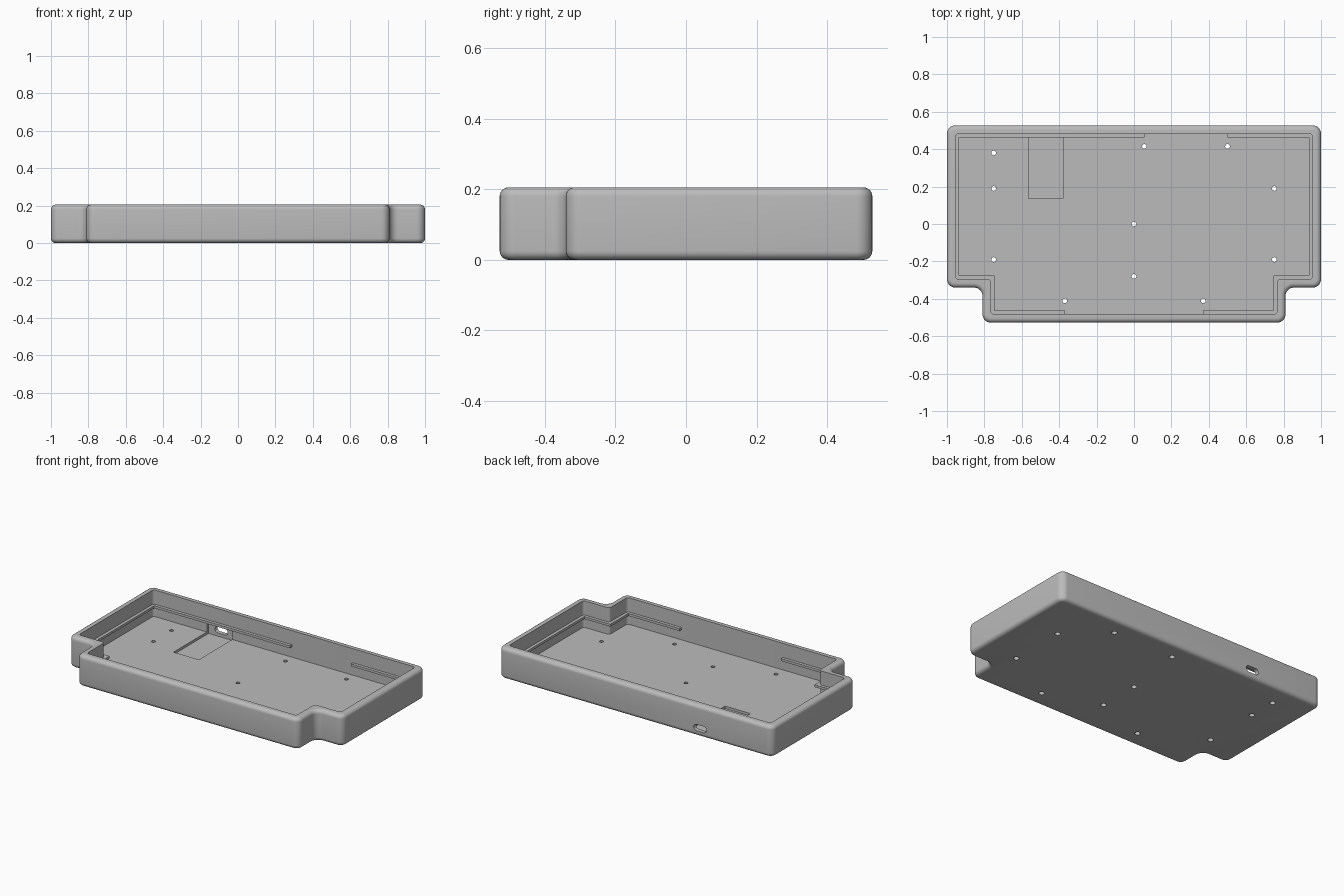
import bpy
import bmesh
import math
from mathutils import Matrix

if "Cube" in bpy.data.objects:
    bpy.data.objects.remove(bpy.data.objects["Cube"], do_unlink=True)

HEIGHT, FLOOR, WALL, LEDGE = 0.205, 0.03, 0.045, 0.065

grey = bpy.data.materials.new("plain grey")
grey.use_nodes = True
grey.diffuse_color = (0.5, 0.5, 0.5, 1)
grey.node_tree.nodes["Principled BSDF"].inputs["Base Color"].default_value = (0.5, 0.5, 0.5, 1)


def finish(bm, name):
    bmesh.ops.recalc_face_normals(bm, faces=bm.faces)
    mesh = bpy.data.meshes.new(name)
    bm.to_mesh(mesh)
    bm.free()
    mesh.materials.append(grey)
    obj = bpy.data.objects.new(name, mesh)
    bpy.context.collection.objects.link(obj)
    return obj


def half_path(d, front_x, back_x):
    """Right half of the stepped outline, moved inward by d."""
    y = 0.5275 - d
    return [(front_x, -y), (0.81 - d, -y), (0.81 - d, d - 0.34),
            (1 - d, d - 0.34), (1 - d, y), (back_x, y)]


def prism(points, z0, z1, corner=0, rim=0):
    """Upright solid with rounded corners and rounded top and bottom rims."""
    bm = bmesh.new()
    base = bm.faces.new([bm.verts.new((x, y, z0)) for x, y in points])
    new = bmesh.ops.extrude_face_region(bm, geom=[base])["geom"]
    bmesh.ops.translate(bm, vec=(0, 0, z1 - z0),
                        verts=[g for g in new if isinstance(g, bmesh.types.BMVert)])
    bmesh.ops.recalc_face_normals(bm, faces=bm.faces)
    upright = [e for e in bm.edges if abs(e.verts[0].co.z - e.verts[1].co.z) > 0.001]
    if corner:
        bmesh.ops.bevel(bm, geom=upright, offset=corner, segments=8, profile=0.5, affect='EDGES')
    if rim:
        flat = [e for e in bm.edges if abs(e.verts[0].co.z - e.verts[1].co.z) < 0.001]
        bmesh.ops.bevel(bm, geom=flat, offset=rim, segments=6, profile=0.5, affect='EDGES')
    return bm


def outline(d):
    right = half_path(d, 0, 0)[1:-1]
    return right + [(-x, y) for x, y in reversed(right)]


def cut(target, cutter):
    mod = target.modifiers.new("cut", 'BOOLEAN')
    mod.operation = 'DIFFERENCE'
    mod.solver = 'EXACT'
    mod.object = cutter
    bpy.context.view_layer.objects.active = target
    bpy.ops.object.modifier_apply(modifier=mod.name)
    bpy.data.objects.remove(cutter, do_unlink=True)


# Outer shell and its hollow
tray = finish(prism(outline(0), 0, HEIGHT, 0.045, 0.025), "case_tray")
cut(tray, finish(prism(outline(WALL), FLOOR, HEIGHT + 0.1, 0.018), "hollow_cutter"))

# Connector recess in the floor and back wall
recess = [(-0.565, 0.135), (-0.38, 0.135), (-0.38, 0.5), (-0.565, 0.5)]
cut(tray, finish(prism(recess, 0.014, 0.096), "recess_cutter"))

# Rounded connector port through the back wall
port = bmesh.new()
ring = []
for i in range(24):
    a = math.tau * (i + 0.5) / 24
    shift = math.copysign(0.026, math.cos(a))
    ring.append(port.verts.new((-0.472 + shift + 0.021 * math.cos(a), 0.47,
                                0.056 + 0.021 * math.sin(a))))
face = port.faces.new(ring)
moved = bmesh.ops.extrude_face_region(port, geom=[face])["geom"]
bmesh.ops.translate(port, vec=(0, 0.1, 0),
                    verts=[g for g in moved if isinstance(g, bmesh.types.BMVert)])
cut(tray, finish(port, "port_cutter"))

# Screw holes, slightly wider underneath
holes = [(0, 0), (0, -0.28), (-0.75, 0.38), (0.055, 0.415), (0.5, 0.415)]
for side in (-1, 1):
    holes += [(side * 0.75, 0.19), (side * 0.75, -0.19), (side * 0.37, -0.41)]
drill = bmesh.new()
for x, y in holes:
    bmesh.ops.create_cone(drill, cap_ends=True, segments=20, radius1=0.019, radius2=0.011,
                          depth=0.05, matrix=Matrix.Translation((x, y, 0.015)))
cut(tray, finish(drill, "hole_cutter"))

# Thin support ledges around the inside wall, with gaps front and back
parts = [tray]
for name, side, back_x in (("left_ledge", 1, 0.5), ("right_ledge", -1, -0.055)):
    inner = half_path(LEDGE, 0.37, side * back_x)
    outer = half_path(WALL - 0.01, 0.37, side * back_x)
    if side < 0:
        inner[-1] = (-0.055, inner[-1][1])
        outer[-1] = (-0.055, outer[-1][1])
    strip = [(side * x, y) for x, y in inner + outer[::-1]]
    parts.append(finish(prism(strip, 0.096, 0.112), name))

# Smooth the rounded edges, keep the sharp ones
for obj in parts:
    bpy.ops.object.select_all(action='DESELECT')
    obj.select_set(True)
    bpy.context.view_layer.objects.active = obj
    bpy.ops.object.shade_smooth_by_angle(angle=math.radians(30))
